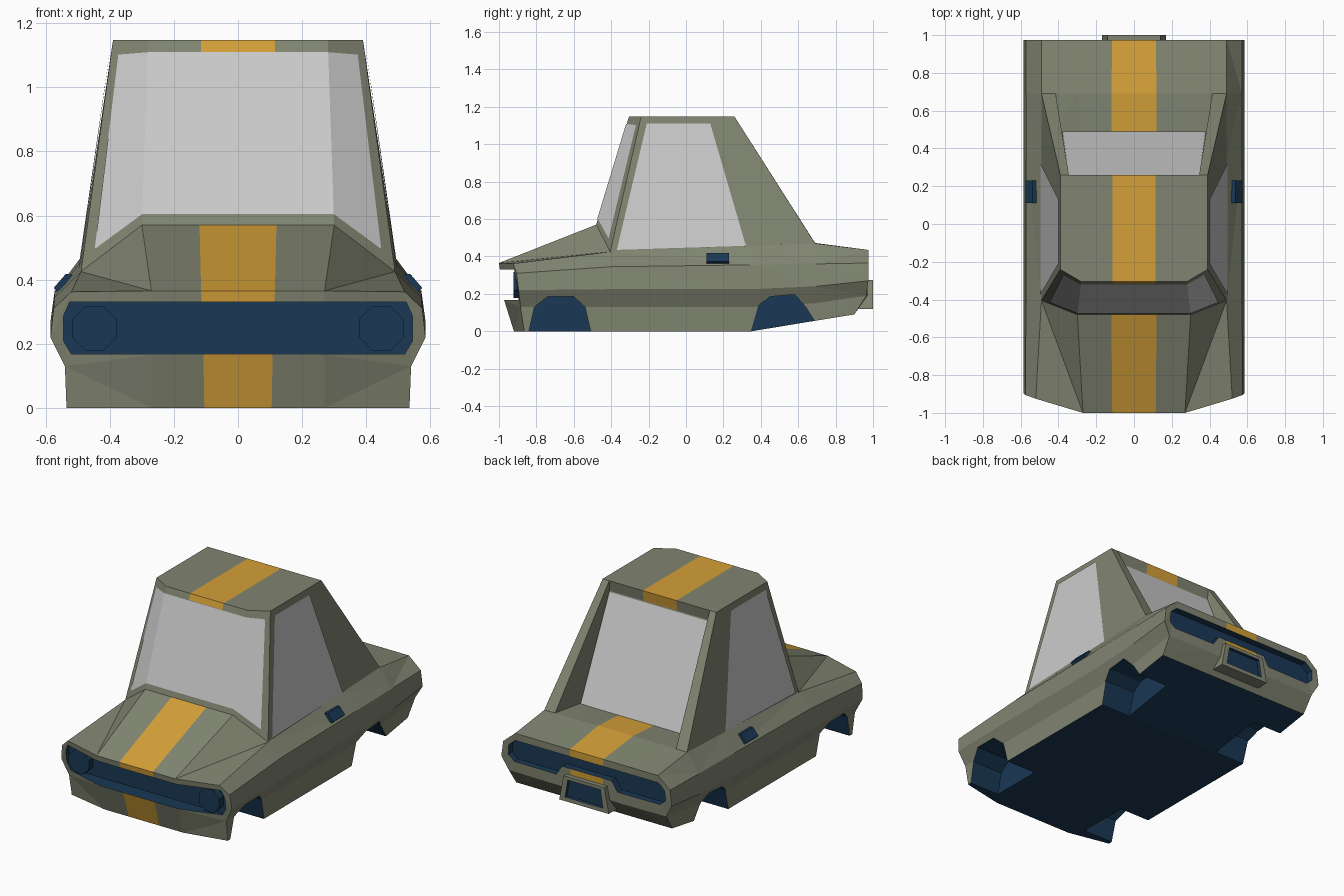
import bpy, bmesh, math

if "Cube" in bpy.data.objects:
    bpy.data.objects.remove(bpy.data.objects["Cube"])

def material(name, rgb):
    m = bpy.data.materials.new(name)
    m.diffuse_color = (*rgb, 1)
    m.use_nodes = True
    m.node_tree.nodes["Principled BSDF"].inputs["Base Color"].default_value = m.diffuse_color
    return m

MATS = [material("olive_paint", (.22, .235, .165)),
        material("dark_blue", (.01, .04, .09)),
        material("yellow_stripe", (.66, .35, .04))]
OLIVE, BLUE, YELLOW = range(3)

def make(name, verts, faces, mirror=True, coloured=True, recalc=True, tri=False):
    """faces: list of (material index, vertex indices); mirrored over x = 0."""
    bm = bmesh.new()
    for s in ((1, -1) if mirror else (1,)):
        vs = [bm.verts.new((x * s, y, z)) for x, y, z in verts]
        for mat, idx in faces:
            f = bm.faces.new([vs[i] for i in (idx if s > 0 else idx[::-1])])
            f.material_index = mat if coloured else 0
    bmesh.ops.remove_doubles(bm, verts=bm.verts, dist=1e-5)
    if recalc:
        bmesh.ops.recalc_face_normals(bm, faces=bm.faces)
    if tri:
        bmesh.ops.triangulate(bm, faces=bm.faces)
    me = bpy.data.meshes.new(name)
    if coloured:
        for m in MATS:
            me.materials.append(m)
    bm.to_mesh(me)
    bm.free()
    ob = bpy.data.objects.new(name, me)
    bpy.context.collection.objects.link(ob)
    return ob

def prism(name, poly, axis, a, b, mat=BLUE, mirror=False):
    n = len(poly)
    verts = [((t, p, q) if axis == 'x' else (p, t, q)) for t in (a, b) for p, q in poly]
    faces = [(mat, list(range(n))), (mat, list(range(n, 2 * n)))]
    faces += [(mat, [i, (i + 1) % n, n + (i + 1) % n, n + i]) for i in range(n)]
    return make(name, verts, faces, mirror)

def both(half):
    return half + [(-x, z) for x, z in reversed(half)]

def cut(ob, cutter):
    cutter.hide_render = True
    mod = ob.modifiers.new("cut", 'BOOLEAN')
    mod.operation, mod.solver, mod.object = 'DIFFERENCE', 'EXACT', cutter
    bpy.context.view_layer.objects.active = ob
    bpy.ops.object.modifier_apply(modifier=mod.name)
    bpy.data.objects.remove(cutter)

# Body: half sections from bottom centre, around the side, to top centre
def station(bottom, side, top, sw=.115):
    (by, bz), (hx, ty, tz) = bottom, top
    return ([(x, by, bz) for x in (0, .105, .27)] + side +
            [(hx, ty, tz), (sw, ty, tz), (0, ty, tz)])

def plain(y, bz, dz, ez, fz, gz, top):
    return station((y, bz), [(.535, y, bz), (.54, y, dz), (.585, y, ez),
                             (.572, y, fz), (.49, y, gz)], top, .12)

stations = [
    station((-.92, 0), [(.535, -.865, 0), (.54, -.885, .13), (.585, -.895, .22),
                        (.575, -.905, .31), (.52, -.925, .362)], (.27, -1, .365)),
    plain(-.405, 0, .13, .225, .345, .425, (.30, -.48, .57)),
    plain(.35, 0, .13, .225, .355, .456, (.30, .35, .452)),
    plain(.69, .056, .15, .24, .36, .47, (.30, .69, .472)),
    station((.9, .09), [(.535, .9, .09), (.54, .965, .19), (.585, .975, .27),
                        (.572, .975, .365), (.49, .975, .435)], (.30, .975, .435)),
]
N = 11
verts = [p for s in stations for p in s]
faces = []
for s in range(4):
    for i in range(N - 1):
        a, b = s * N + i, (s + 1) * N + i
        mat = BLUE if i < 3 else YELLOW if i == 9 else OLIVE
        if s == 0 and i == 7:      # creased bonnet corner
            faces += [(mat, [a, a + 1, b]), (mat, [a + 1, b + 1, b])]
        else:
            faces.append((mat, [a, a + 1, b + 1, b]))
for o, y, z, low in ((0, -.972, .165, YELLOW), (4 * N, .97, .19, OLIVE)):  # end panels
    m = len(verts)
    verts += [(x, y, z) for x in (0, .108, .27)]
    faces += [(low, [o, o + 1, m + 1, m]), (OLIVE, [o + 1, o + 2, m + 2, m + 1]),
              (OLIVE, [o + 2, o + 3, o + 4, m + 2]),
              (OLIVE, [m + 2, o + 4, o + 5, o + 6, o + 7, o + 8]),
              (OLIVE, [m + 1, m + 2, o + 8, o + 9]), (YELLOW, [m, m + 1, o + 9, o + 10])]
body = make("car_body", verts, faces, tri=True)

# Wheel wells
for poly in ([(-.84, -.05), (-.84, 0), (-.81, .13), (-.74, .185), (-.6, .185), (-.54, .13),
              (-.51, 0), (-.51, -.05)],
             [(.35, -.05), (.35, 0), (.39, .14), (.45, .185), (.58, .197), (.64, .13),
              (.69, .05), (.69, -.05)]):
    cut(body, prism("wheel_well_cutter", poly, 'x', .33, .75, mirror=True))

# Grille and tail light recesses
cut(body, prism("grille_cutter", both([(.52, .168), (.545, .21), (.545, .285), (.525, .33)]),
                'y', -1.2, -.88))
cut(body, prism("tail_cutter", both([(.17, .315), (.21, .255), (.5, .255), (.54, .29),
                                     (.535, .35), (.49, .39)]), 'y', .93, 1.2))

# Headlights
octagon = [(.447 + .075 * math.cos(math.pi * (k + .5) / 4),
            .248 + .075 * math.sin(math.pi * (k + .5) / 4)) for k in range(8)]
prism("headlights", octagon, 'y', -.922, -.87, mirror=True)

# Number plate holder
holder = prism("plate_holder", both([(.17, .12), (.14, .275)]), 'y', .9, 1.0, OLIVE)
cut(holder, prism("plate_cutter", both([(.13, .145), (.112, .255)]), 'y', .98, 1.1))

# Cabin with rear buttresses
T = 1.147
cabin = [(0, -.48, .57), (.12, -.48, .57), (.30, -.48, .57), (.49, -.405, .425),
         (.49, .69, .47), (.415, .69, .472), (.385, .485, .455), (0, .485, .455),
         (0, -.305, T), (.115, -.305, T), (.28, -.305, T), (.39, -.24, T),
         (.39, .26, T), (.345, .26, T), (.115, .26, T), (0, .26, T),
         (0, .25, 1.08), (.115, .25, 1.08), (.35, .25, 1.08),
         (0, -.316, 1.11), (.115, -.316, 1.11)]
make("cabin", cabin, [
    (OLIVE, [0, 1, 20, 19]), (YELLOW, [19, 20, 9, 8]), (OLIVE, [1, 2, 10, 9, 20]),
    (OLIVE, [2, 3, 11, 10]), (OLIVE, [3, 4, 12, 11]), (YELLOW, [8, 9, 14, 15]),
    (OLIVE, [9, 10, 11, 12, 13, 14]), (YELLOW, [15, 14, 17, 16]),
    (OLIVE, [14, 13, 18, 17]), (OLIVE, [16, 17, 18, 6, 7]), (OLIVE, [13, 5, 6, 18]),
    (OLIVE, [12, 4, 5, 13]), (OLIVE, [0, 1, 2, 3, 4, 5, 6, 7])])

# Windscreen, wrapping round to the pillars
def mix(a, b, t):
    return tuple(p + (q - p) * t for p, q in zip(a, b))

def screen(u0, lo, hi):
    p = mix(lo, hi, u0)
    return (p[0], p[1] - .004, p[2])

cols = [(cabin[0], cabin[8]), (cabin[2], cabin[10]),
        (mix(cabin[2], cabin[3], .8), mix(cabin[10], cabin[11], .8))]
glass = [screen(v, lo, hi) for v in (.06, .935) for lo, hi in cols]
make("windscreen", glass, [(0, [0, 1, 4, 3]), (0, [1, 2, 5, 4])],
     coloured=False, recalc=False)

# Side windows
def on_side(y, z):
    belt = .425 + .045 * (y + .405) / 1.095
    return (.495 - .1 * (z - belt) / (T - belt), y, z)

make("side_windows", [on_side(*p) for p in ((-.37, .435), (.32, .457), (.13, 1.11), (-.21, 1.11))],
     [(0, [0, 1, 2, 3])], coloured=False, recalc=False)

# Rear window
make("rear_window", [(.38, .489, .46), (0, .489, .46), (0, .255, 1.075), (.345, .255, 1.075)],
     [(0, [0, 1, 2, 3])], coloured=False, recalc=False)

# Door handles, lying on the sloped shoulder
prism("door_handles", [(.562, .362), (.575, .374), (.537, .418), (.51, .414), (.53, .37)],
      'y', .11, .23, mirror=True)
